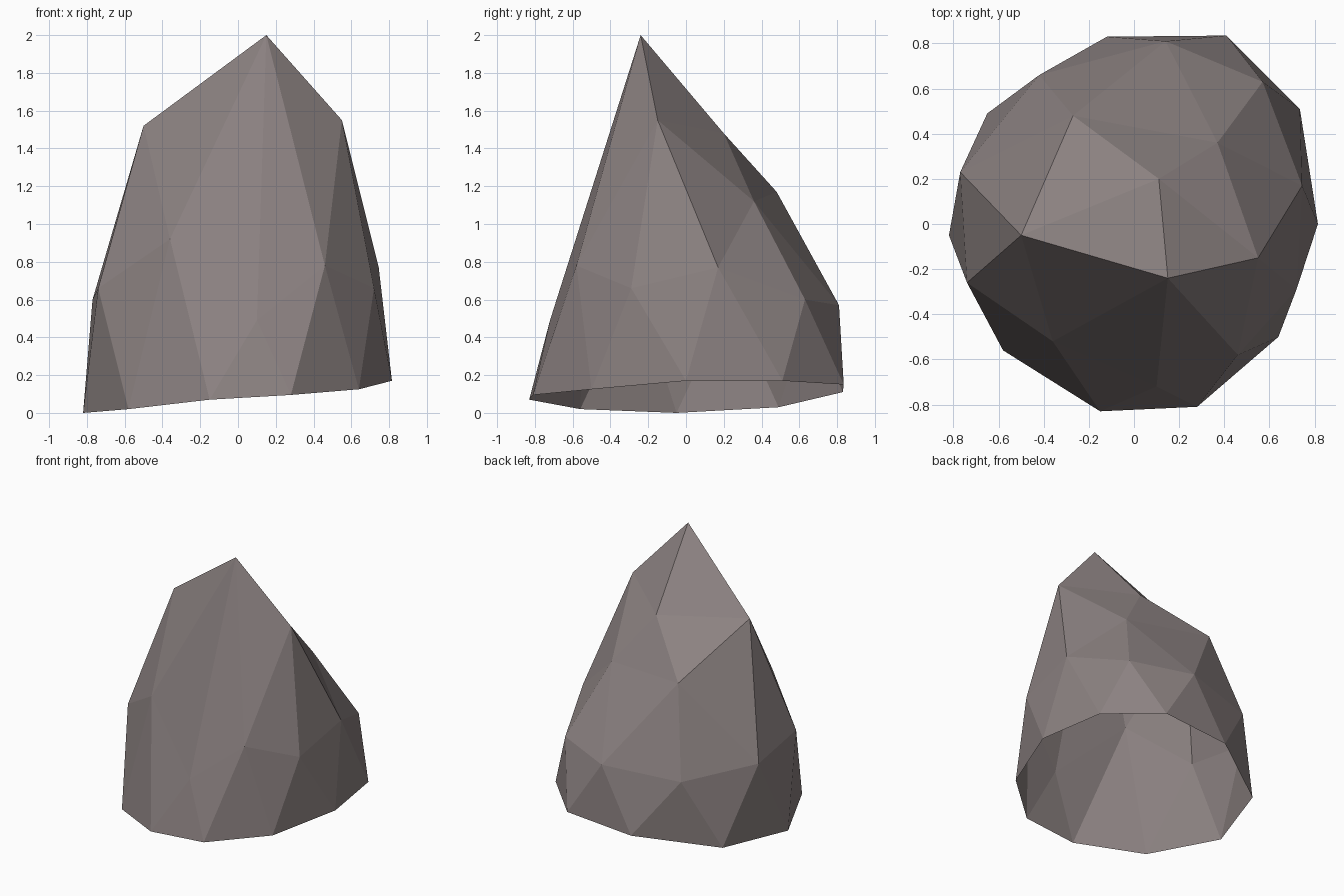
import bpy
import bmesh

if "Cube" in bpy.data.objects:
    bpy.data.objects.remove(bpy.data.objects["Cube"])

# One flat stone colour
stone = bpy.data.materials.new("warm grey stone")
stone.diffuse_color = (0.26, 0.222, 0.22, 1)
stone.use_nodes = True
stone.node_tree.nodes["Principled BSDF"].inputs["Base Color"].default_value = stone.diffuse_color

# Rings of a half icosphere pulled into a leaning boulder, anticlockwise from +x
CROWN = (0.11, 0.20, 1.48)
SHOULDER = [(0.55, -0.15, 1.55), (0.37, 0.36, 1.12), (-0.27, 0.48, 1.17),
            (-0.50, -0.05, 1.52), (0.15, -0.24, 2.00)]
WAIST = [(0.72, -0.29, 0.66), (0.745, 0.17, 0.77), (0.57, 0.63, 0.60),
         (0.14, 0.81, 0.57), (-0.42, 0.66, 0.53), (-0.77, 0.23, 0.60),
         (-0.74, -0.26, 0.66), (-0.36, -0.52, 0.92), (0.10, -0.72, 0.49),
         (0.46, -0.58, 0.78)]
BASE = [(0.64, -0.50, 0.125), (0.815, 0.0, 0.17), (0.735, 0.51, 0.17),
        (0.41, 0.835, 0.15), (-0.12, 0.83, 0.11), (-0.65, 0.49, 0.03),
        (-0.82, -0.05, 0.0), (-0.58, -0.56, 0.02), (-0.15, -0.83, 0.07),
        (0.28, -0.81, 0.095)]

bm = bmesh.new()
crown = bm.verts.new(CROWN)
shoulder, waist, base = ([bm.verts.new(p) for p in ring]
                         for ring in (SHOULDER, WAIST, BASE))

# Cap and upper band: each shoulder point fans onto three waist points
for i in range(5):
    a, b = shoulder[i], shoulder[(i + 1) % 5]
    prev, mid, side = waist[2 * i - 1], waist[2 * i], waist[2 * i + 1]
    bm.faces.new((crown, a, b))
    bm.faces.new((a, prev, mid))
    bm.faces.new((a, mid, side))
    bm.faces.new((a, side, b))

# Lower band: zigzag from waist to the open base rim
for i in range(10):
    j = (i + 1) % 10
    bm.faces.new((waist[i], base[i], base[j]))
    bm.faces.new((waist[i], base[j], waist[j]))

mesh = bpy.data.meshes.new("boulder")
bm.to_mesh(mesh)
bm.free()
mesh.materials.append(stone)
boulder = bpy.data.objects.new("boulder", mesh)
bpy.context.collection.objects.link(boulder)
